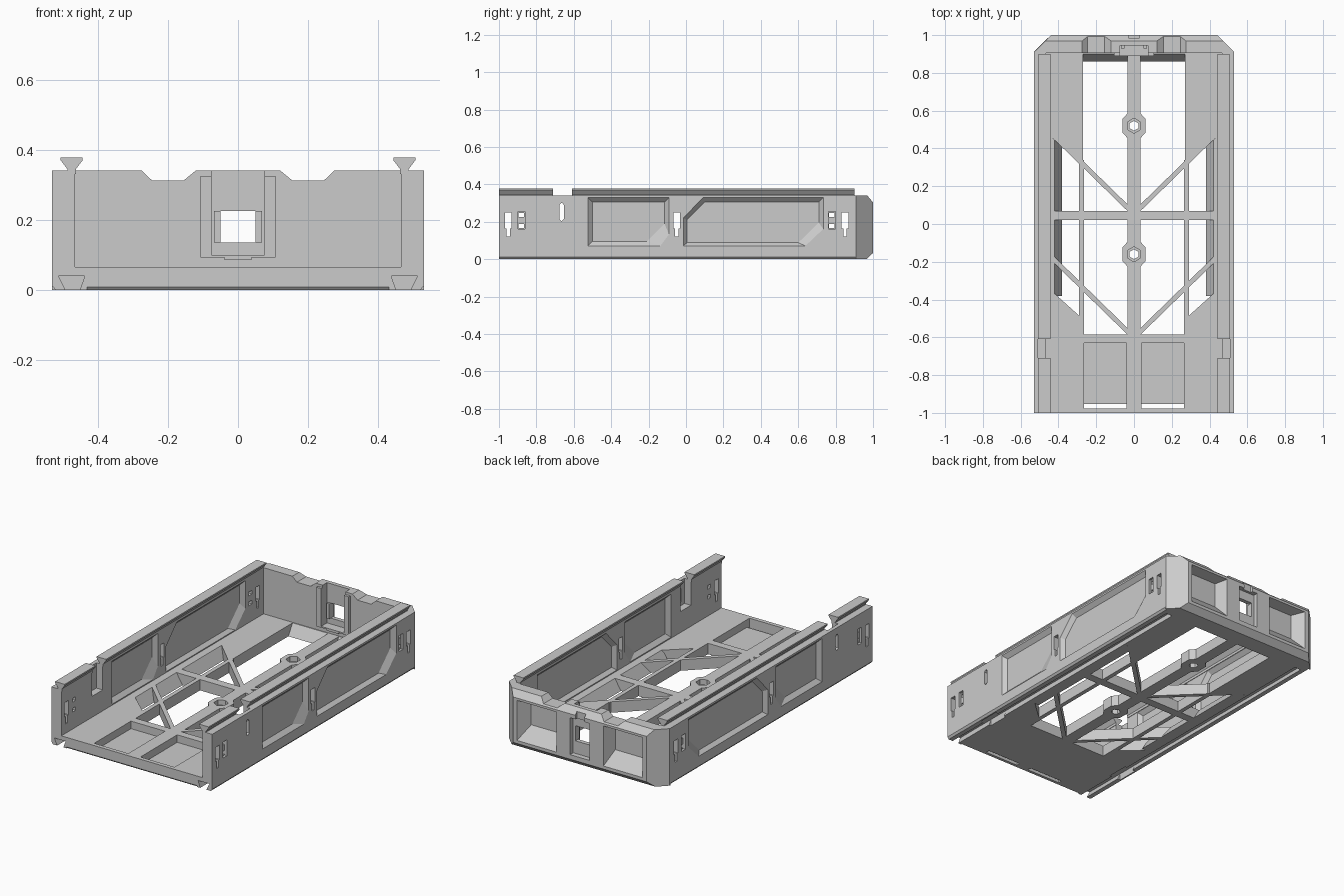
import bpy, bmesh

if "Cube" in bpy.data.objects:
    bpy.data.objects.remove(bpy.data.objects["Cube"])


def loft(name, a_pts, a, b_pts, b, axis):
    """Solid between two outlines lying at positions a and b on an axis."""
    place = {'x': lambda p, d: (d, p[0], p[1]),
             'y': lambda p, d: (p[0], d, p[1]),
             'z': lambda p, d: (p[0], p[1], d)}[axis]
    bm = bmesh.new()
    lo = [bm.verts.new(place(p, a)) for p in a_pts]
    hi = [bm.verts.new(place(p, b)) for p in b_pts]
    n = len(lo)
    bm.faces.new(lo)
    bm.faces.new(hi)
    for i in range(n):
        j = (i + 1) % n
        bm.faces.new((lo[i], lo[j], hi[j], hi[i]))
    bmesh.ops.recalc_face_normals(bm, faces=bm.faces)
    mesh = bpy.data.meshes.new(name)
    bm.to_mesh(mesh)
    bm.free()
    ob = bpy.data.objects.new(name, mesh)
    bpy.context.collection.objects.link(ob)
    return ob


def prism(name, pts, axis, a, b):
    return loft(name, pts, a, pts, b, axis)


def rect(u0, u1, v0, v1):
    return [(u0, v0), (u1, v0), (u1, v1), (u0, v1)]


def box(name, x0, x1, y0, y1, z0, z1):
    return prism(name, rect(x0, x1, y0, y1), 'z', z0, z1)


def finish(ob, cutters=(), mirror=False):
    """Cut, mirror across x = 0, bake, and drop the cutters."""
    for c in cutters:
        c.hide_render = True
        m = ob.modifiers.new("cut", 'BOOLEAN')
        m.operation, m.solver, m.object = 'DIFFERENCE', 'EXACT', c
    if mirror:
        m = ob.modifiers.new("mirror", 'MIRROR')
        m.use_clip = True
    bpy.context.view_layer.update()
    dg = bpy.context.evaluated_depsgraph_get()
    mesh = bpy.data.meshes.new_from_object(ob.evaluated_get(dg))
    ob.modifiers.clear()
    ob.data = mesh
    for c in cutters:
        bpy.data.objects.remove(c)
    return ob


FLOOR, TOP, BACK = 0.065, 0.34, 0.905

# Side walls with the foot of the wall running in to the floor
wall = prism("side_wall", [(.43, 0), (.52, 0), (.53, .012), (.53, TOP), (.465, TOP),
                           (.465, FLOOR), (.43, FLOOR)], 'y', -1, BACK)
# Dovetail groove underneath, with a wide entry
cuts = [prism("groove", [(.4525, -.005), (.437, .04), (.512, .04), (.4895, -.005)], 'y', -1.1, .87),
        box("groove_entry", .438, .511, -.73, -.6, -.02, .0395),
        box("latch_pocket", .44, .507, -.71, -.61, .19, .4)]
# Faceted panels sunk into both faces of the wall
panels = [([(-.525, .07), (-.135, .07), (-.09, .13), (-.09, .33), (-.525, .33)],
           [(-.5, .095), (-.21, .095), (-.115, .19), (-.115, .305), (-.5, .305)]),
          ([(-.015, .07), (.64, .07), (.735, .16), (.735, .33), (.09, .33), (-.015, .22)],
           [(.005, .088), (.6, .088), (.71, .195), (.71, .305), (.1, .305), (.005, .21)])]
for rim, bed in panels:
    cuts.append(loft("panel_out", rim, .531, bed, .507, 'x'))
    cuts.append(loft("panel_in", rim, .464, bed, .487, 'x'))
# Keyholes, paired slots and the rounded latch slot
for y in (-.95, -.05, .85):
    cuts.append(prism("keyhole", [(y - .018, .25), (y - .018, .165), (y - .009, .165), (y - .009, .12),
                                  (y + .009, .12), (y + .009, .165), (y + .018, .165), (y + .018, .25)],
                      'x', .4, .6))
for y in (-.88, .78):
    cuts.append(box("slot_recess", .515, .6, y - .018, y + .018, .16, .255))
    for z in (.166, .225):
        cuts.append(box("slot", .4, .6, y - .015, y + .015, z, z + .022))
cuts.append(prism("latch_slot", [(-.677, .215), (-.668, .205), (-.662, .205), (-.653, .215),
                                 (-.653, .29), (-.662, .3), (-.668, .3), (-.677, .29)], 'x', .4, .6))
finish(wall, cuts, True)

# Dovetail rails on top of the walls
for i, (y0, y1) in enumerate([(-1, -.71), (-.61, .9)]):
    rail = prism("top_rail_%d" % i, [(.462, .33), (.487, .33), (.487, .345), (.506, .37), (.506, .378),
                                     (.443, .378), (.443, .37), (.462, .345)], 'y', y0, y1)
    finish(rail, mirror=True)

# Front floor with two sunken panels and slits
front = prism("front_floor", [(0, -1), (.43, -1), (.43, -.36), (.285, -.49), (.265, -.49),
                              (.265, -.585), (0, -.585)], 'z', 0, FLOOR)
finish(front, [box("tray", .04, .265, -.954, -.63, .02, .2),
               box("slit", .04, .265, -.976, -.953, -.1, .2),
               prism("front_edge", [(-1.01, -.01), (-.985, -.01), (-1.01, .02)], 'x', -.6, .6)], True)

# Rear floor strips beside the opening
finish(prism("rear_floor", [(.27, BACK), (.27, .33), (.43, .49), (.43, BACK)], 'z', 0, FLOOR), mirror=True)

# Sloped lips along the openings
for n, (y0, y1) in enumerate([(.07, .45), (-.38, .02)]):
    finish(prism("side_lip_%d" % n, [(.38, 0), (.43, 0), (.43, FLOOR), (.42, FLOOR)], 'y', y0, y1), mirror=True)
prism("rear_lip", [(.86, 0), (.91, 0), (.91, FLOOR), (.9, FLOOR)], 'x', -.27, .27)

# Floor ribs: spine, cross bar, long and diagonal braces
box("cross_rib", -.435, .435, .02, .07, 0, FLOOR)
finish(box("long_rib", .265, .29, -.5, .34, 0, FLOOR), mirror=True)
for n, y in enumerate((.055, -.6)):
    finish(prism("diagonal_rib_%d" % n, [(.02, y), (.02, y + .035), (.43, y + .435), (.43, y + .4)],
                 'z', 0, FLOOR), mirror=True)

# Spine with two chamfered bosses and hexagonal nut holes
spine_side = [(-.6, .035)]
for y in (-.16, .52):
    spine_side += [(y - .065, .035), (y - .035, .062), (y + .035, .062), (y + .065, .035)]
spine_side += [(.91, .035)]
outline = [(x, y) for y, x in spine_side] + [(-x, y) for y, x in reversed(spine_side)]
spine = prism("spine", outline, 'z', 0, FLOOR)
holes = []
for y in (-.16, .52):
    for r, z in ((.026, -.1), (.04, .035)):
        hexagon = [(r * .866 * sx, y + r * sy) for sx, sy in
                   ((0, 1), (1, .5), (1, -.5), (0, -1), (-1, -.5), (-1, .5))]
        holes.append(prism("nut_hole", hexagon, 'z', z, .2))
finish(spine, holes)

# Back wall with cut corners
back = prism("back_wall", [(-.53, BACK), (.53, BACK), (.53, .91), (.44, 1), (-.44, 1), (-.53, .91)],
             'z', 0, TOP)
cuts = [prism("top_edge", [(.965, .345), (1.02, .345), (1.02, .28)], 'x', -.6, .6),
        prism("bottom_edge", [(.96, -.005), (1.02, -.005), (1.02, .052)], 'x', -.6, .6),
        box("window", -.05, .05, .8, 1.1, .135, .225),
        box("inner_channel", -.075, .075, .8, .945, .1, .4),
        box("outer_channel", -.065, .065, .97, 1.1, .06, .28),
        box("top_notch", -.03, .03, .985, 1.1, .2, .4)]
for s in (1, -1):
    # Dips in the top edge and deep faceted pockets in the rear face
    cuts.append(prism("dip", [(s * x, z) for x, z in
                              ((.285, .35), (.245, .312), (.155, .312), (.109, .35))], 'y', .8, 1.1))
    cuts.append(loft("rear_pocket", [(s * x, z) for x, z in rect(.155, .415, .05, .29)], 1.001,
                     [(s * x, z) for x, z in rect(.185, .37, .13, .28)], .93, 'y'))
finish(back, cuts)

# Frame around the connector opening on the inside
finish(box("opening_frame", .075, .107, .89, .92, .1, .325), mirror=True)
for s in (1, -1):
    x = sorted((s * .05, s * .068))
    box("window_post", x[0], x[1], .93, .955, .135, .225)
box("frame_sill", -.107, .107, .89, .92, .092, .1)
box("sill_tab", -.038, .038, .89, .91, .085, .093)
